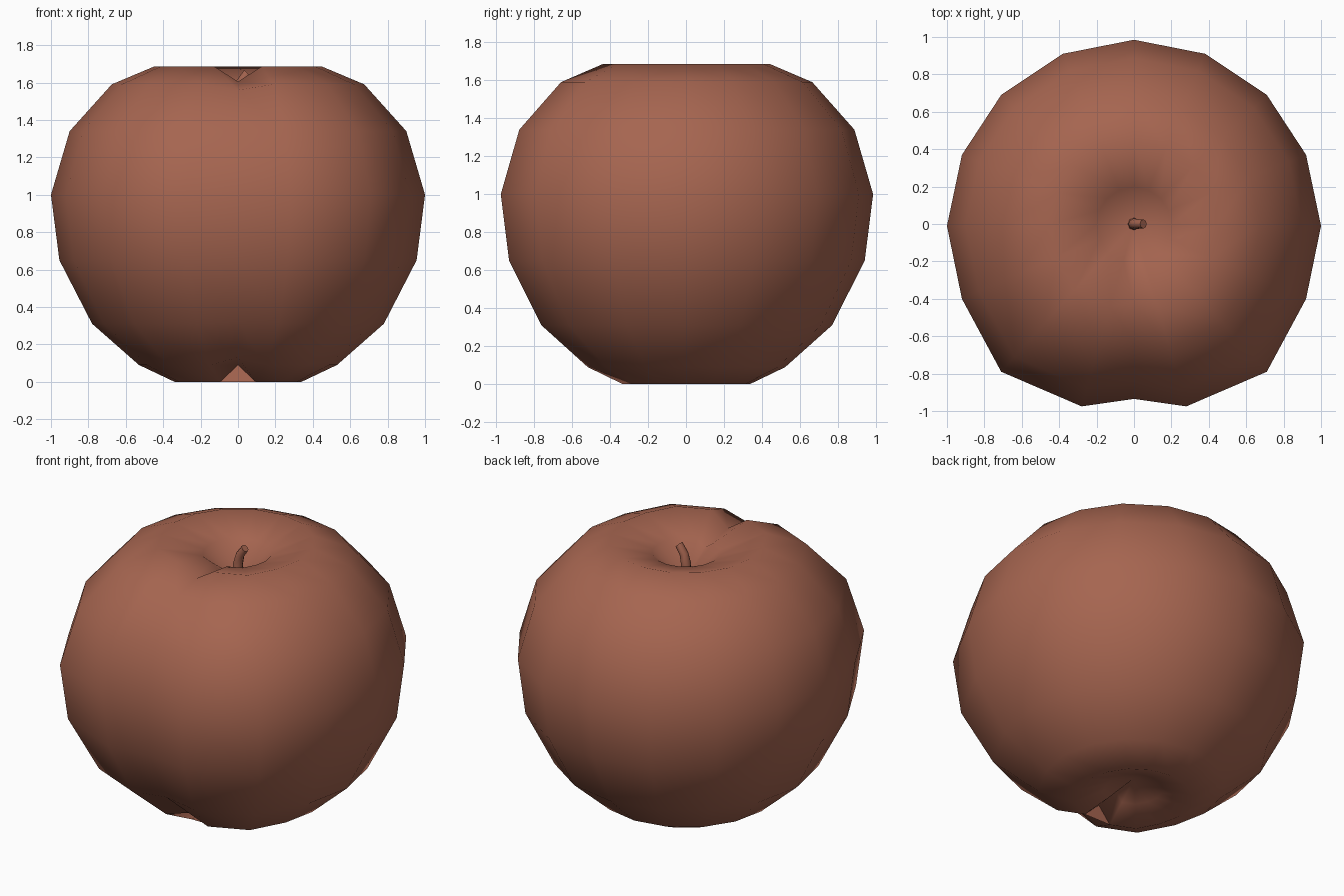
import bpy, bmesh, math
from mathutils import Vector

if "Cube" in bpy.data.objects:
    bpy.data.objects.remove(bpy.data.objects["Cube"])

skin = bpy.data.materials.new("warm_brown")
skin.diffuse_color = (0.38, 0.13, 0.08, 1)
skin.use_nodes = True
skin.node_tree.nodes["Principled BSDF"].inputs["Base Color"].default_value = skin.diffuse_color


def finish(name, bm, smooth=True):
    bmesh.ops.recalc_face_normals(bm, faces=bm.faces)
    for f in bm.faces:
        f.smooth = smooth
    me = bpy.data.meshes.new(name)
    bm.to_mesh(me)
    bm.free()
    me.materials.append(skin)
    ob = bpy.data.objects.new(name, me)
    bpy.context.collection.objects.link(ob)
    return ob


def skin_rings(bm, rings):
    n = len(rings[0])
    for a, b in zip(rings, rings[1:]):
        for i in range(n):
            j = (i + 1) % n
            bm.faces.new((a[i], a[j], b[j], b[i]))


def close_ring(bm, ring, tip):
    for i in range(len(ring)):
        bm.faces.new((ring[i], ring[(i + 1) % len(ring)], tip))


# Fruit outline seen from above: right half from back to front groove, then mirrored
half = [(0, .985), (.38, .91), (.71, .69), (.92, .37), (1, -.01),
        (.92, -.40), (.71, -.79), (.28, -.975), (0, -.935)]
outline = half + [(-x, y) for x, y in half[-2:0:-1]]
FRONT = 8

# Fruit profile: radius, height, lift of the groove point
profile = [(.17, .06, .05), (.34, 0, .09), (.53, .09, .04), (.78, .31, .01),
           (.955, .65, 0), (1, 1.0, 0), (.9, 1.34, 0), (.675, 1.59, -.03),
           (.45, 1.685, -.08), (.2, 1.61, -.04)]

# Fruit body with front groove, top hollow and bottom hollow
bm = bmesh.new()
rings = [[bm.verts.new((x * r, y * r, z + (lift if i == FRONT else 0)))
          for i, (x, y) in enumerate(outline)] for r, z, lift in profile]
skin_rings(bm, rings)
close_ring(bm, rings[0], bm.verts.new((0, 0, .13)))
close_ring(bm, rings[-1], bm.verts.new((0, 0, 1.45)))
web = [rings[1][i].co.copy() for i in (FRONT - 1, FRONT, FRONT + 1)]
finish("fruit_body", bm)

# Small web closing the groove at the base
bm = bmesh.new()
bm.faces.new([bm.verts.new(p) for p in web])
finish("groove_web", bm, False)

# Bent stem in the top hollow
bm = bmesh.new()
path = [(0, 1.44, .034), (0, 1.54, .03), (.015, 1.60, .026), (.05, 1.65, .024)]
tilts = [0, .05, .35, .75]
rings = []
for (x, z, r), t in zip(path, tilts):
    ring = []
    for i in range(8):
        a = math.tau * i / 8
        ring.append(bm.verts.new(Vector((x + r * math.cos(a) * math.cos(t),
                                         r * math.sin(a),
                                         z - r * math.cos(a) * math.sin(t)))))
    rings.append(ring)
skin_rings(bm, rings)
bm.faces.new(rings[0])
bm.faces.new(rings[-1])
stem = finish("stem", bm)
bpy.context.view_layer.objects.active = stem
stem.select_set(True)
bpy.ops.object.shade_smooth_by_angle(angle=math.radians(50))
